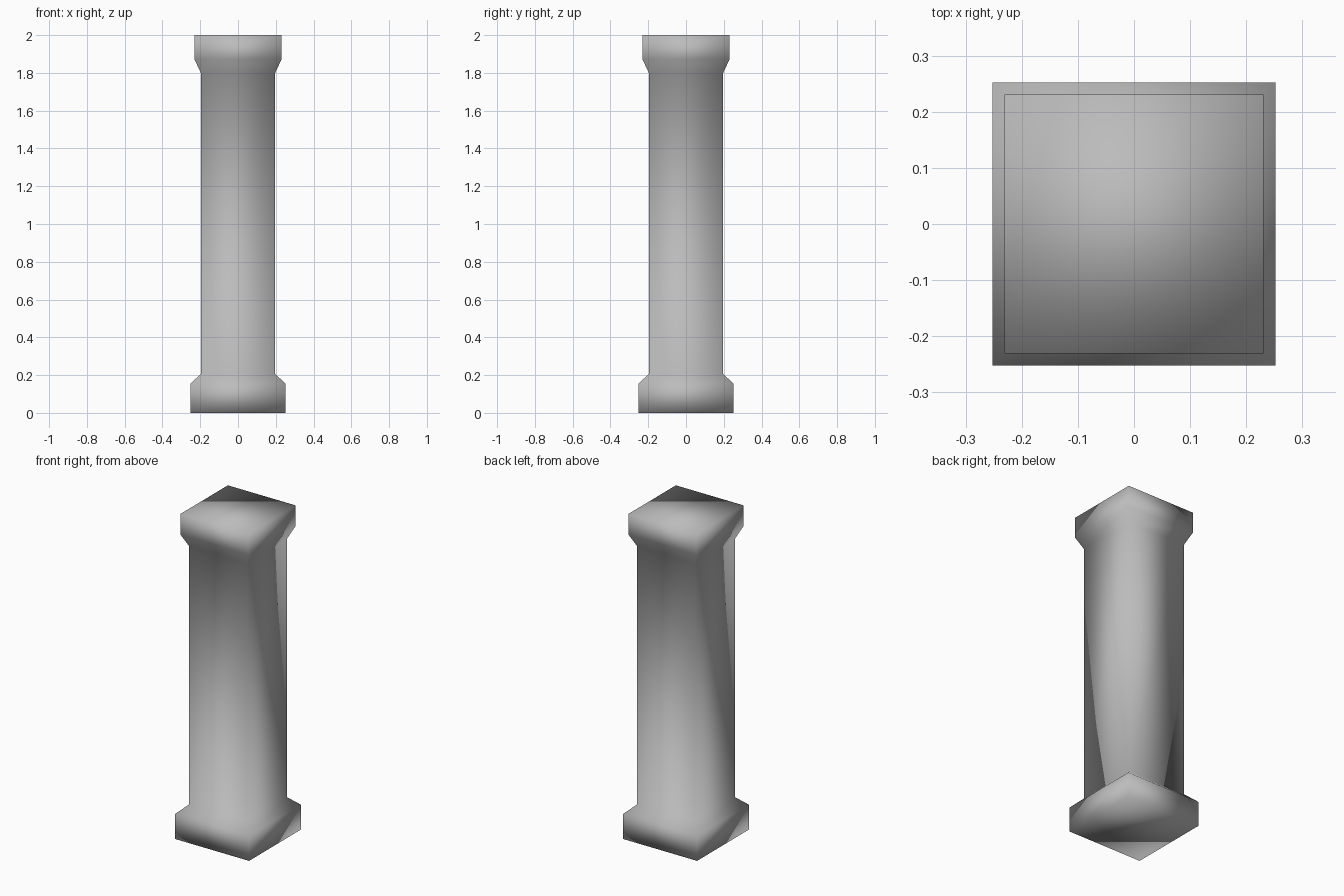
import bpy, bmesh

if "Cube" in bpy.data.objects:
    bpy.data.objects.remove(bpy.data.objects["Cube"])

# Flat colour
stone = bpy.data.materials.new("grey_stone")
stone.diffuse_color = (0.5, 0.5, 0.5, 1.0)
stone.use_nodes = True
stone.node_tree.nodes["Principled BSDF"].inputs["Base Color"].default_value = stone.diffuse_color

# Square profile rings: (height, half width) for plinth, shaft and capital
PROFILE = [(0.0, 0.252), (0.154, 0.252), (0.207, 0.196),
           (1.798, 0.196), (1.873, 0.231), (2.0, 0.231)]

bm = bmesh.new()
rings = [[bm.verts.new((sx * w, sy * w, z))
          for sx, sy in ((-1, -1), (1, -1), (1, 1), (-1, 1))]
         for z, w in PROFILE]

# Side walls
for lower, upper in zip(rings, rings[1:]):
    for i in range(4):
        j = (i + 1) % 4
        bm.faces.new((lower[i], lower[j], upper[j], upper[i]))

# Closed ends
bm.faces.new(rings[0][::-1])
bm.faces.new(rings[-1])

# Soft shading over every edge
for face in bm.faces:
    face.smooth = True

mesh = bpy.data.meshes.new("square_column")
bm.to_mesh(mesh)
bm.free()
mesh.materials.append(stone)
column = bpy.data.objects.new("square_column", mesh)
bpy.context.collection.objects.link(column)
